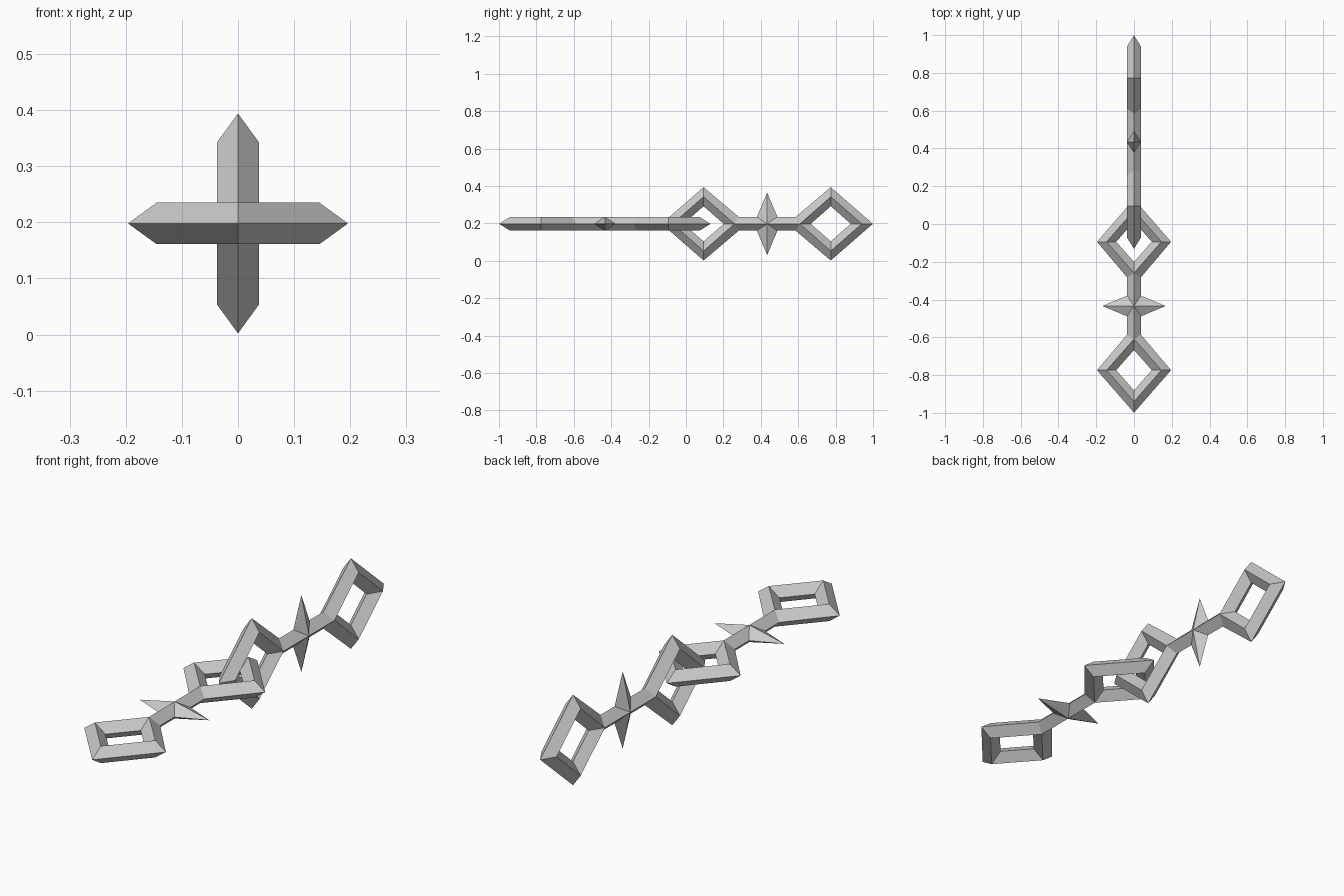
import bpy
import math

if "Cube" in bpy.data.objects:
    bpy.data.objects.remove(bpy.data.objects["Cube"])

H = 0.037        # half thickness of the bevelled bar
CENTRE_Z = 0.198

# One octant of a link (x across, y along, z height)
P = {
    "centre": (0, 0, H), "spike": (0.167, 0, 0), "notch": (0.037, 0.055, 0),
    "join_top": (0, 0.175, H), "join_side": (0.037, 0.152, 0),
    "mid_ridge": (0.145, 0.34, H), "mid_out": (0.196, 0.34, 0), "mid_in": (0.094, 0.34, 0),
    "end_ridge": (0, 0.506, H), "end_out": (0, 0.565, 0), "end_in": (0, 0.447, 0),
    "start_in": (0, 0.233, 0),
}
FACES = [
    ("centre", "spike", "notch"),                          # side spike
    ("centre", "notch", "join_side", "join_top"),          # connecting bar
    ("join_top", "join_side", "mid_out", "mid_ridge"),     # ring, outer near
    ("join_top", "mid_ridge", "mid_in", "start_in"),       # ring, inner near
    ("mid_ridge", "mid_out", "end_out", "end_ridge"),      # ring, outer far
    ("mid_ridge", "end_ridge", "end_in", "mid_in"),        # ring, inner far
]


def make_link(name, y, roll):
    """Diamond double-ring link, mirrored from a single octant."""
    keys = list(P)
    mesh = bpy.data.meshes.new(name)
    mesh.from_pydata([P[k] for k in keys], [], [[keys.index(k) for k in f] for f in FACES])
    obj = bpy.data.objects.new(name, mesh)
    bpy.context.collection.objects.link(obj)
    obj.location = (0, y, CENTRE_Z)
    obj.rotation_euler = (0, roll, 0)
    mirror = obj.modifiers.new("mirror", 'MIRROR')
    mirror.use_axis = (True, True, True)
    mirror.merge_threshold = 0.0005
    return obj


# Flat front link and upright rear link, looped through each other
make_link("front_link", -0.434, 0)
make_link("rear_link", 0.434, math.radians(90))
